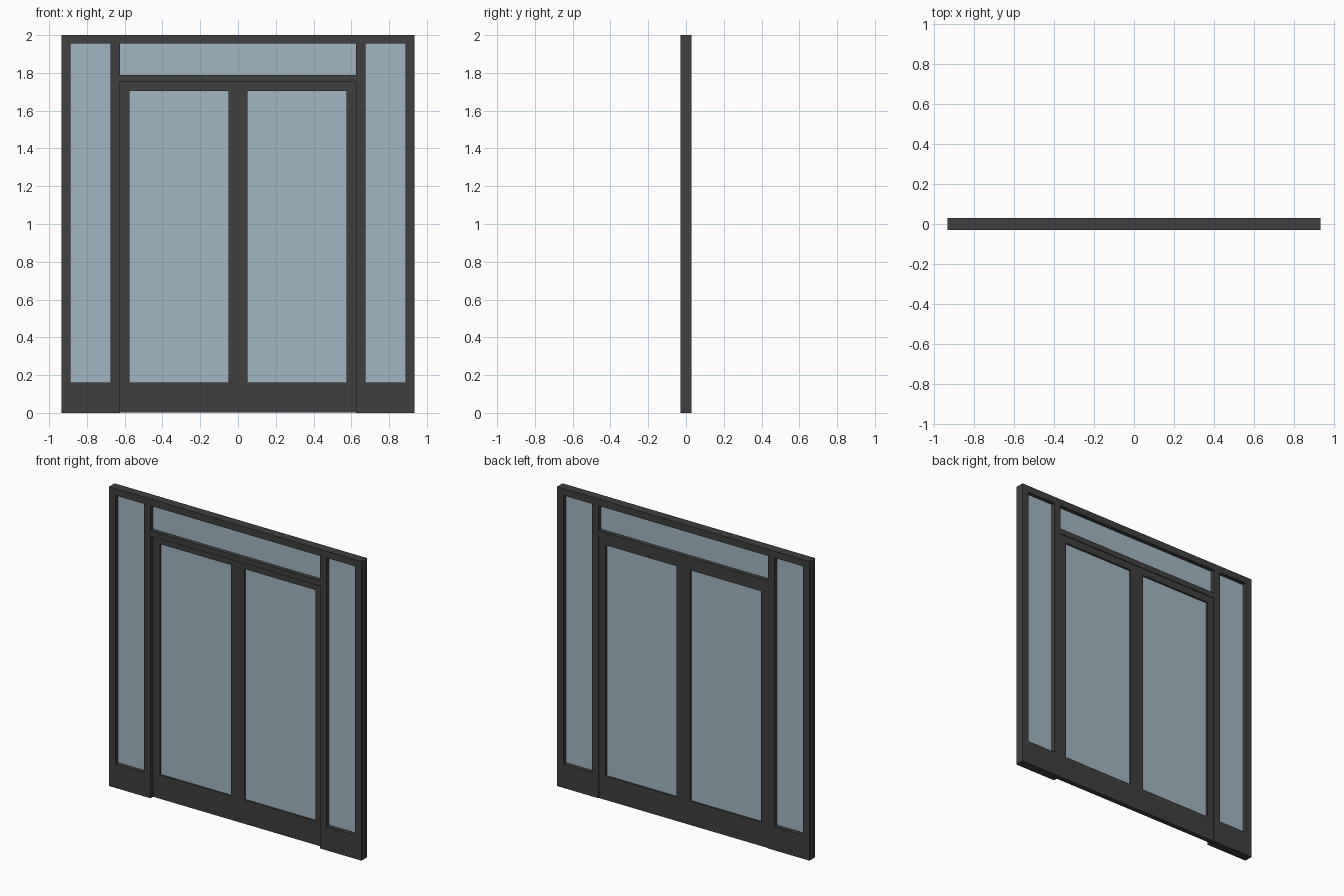
import bpy, bmesh

if "Cube" in bpy.data.objects:
    bpy.data.objects.remove(bpy.data.objects["Cube"])


def material(name, color):
    m = bpy.data.materials.new(name)
    m.diffuse_color = color
    m.use_nodes = True
    m.node_tree.nodes["Principled BSDF"].inputs["Base Color"].default_value = m.diffuse_color
    return m


DARK = material("dark_metal", (0.05, 0.05, 0.05, 1))
GLASS = material("glass", (0.36, 0.47, 0.54, 0.35))


def plate(name, xs, zs, is_open, y0, y1, mat):
    """Flat plate on an x/z grid with open cells left out, extruded from y0 to y1."""
    bm = bmesh.new()
    v = [[bm.verts.new((x, y0, z)) for z in zs] for x in xs]
    for i in range(len(xs) - 1):
        for j in range(len(zs) - 1):
            if not is_open(i, j):
                bm.faces.new((v[i][j], v[i + 1][j], v[i + 1][j + 1], v[i][j + 1]))
    bmesh.ops.delete(bm, geom=[p for p in bm.verts if not p.link_faces], context='VERTS')
    ext = bmesh.ops.extrude_face_region(bm, geom=bm.faces[:], use_keep_orig=True)
    moved = [g for g in ext['geom'] if isinstance(g, bmesh.types.BMVert)]
    bmesh.ops.translate(bm, vec=(0, y1 - y0, 0), verts=moved)
    bmesh.ops.recalc_face_normals(bm, faces=bm.faces[:])
    me = bpy.data.meshes.new(name)
    bm.to_mesh(me)
    bm.free()
    me.materials.append(mat)
    ob = bpy.data.objects.new(name, me)
    bpy.context.collection.objects.link(ob)
    return ob


def pane(name, x0, x1, z0, z1, y):
    plate(name, (x0, x1), (z0, z1), lambda i, j: False, y - 0.004, y + 0.004, GLASS)


# Outer frame: side lights, transom light and door opening
plate("outer_frame",
      (-0.934, -0.886, -0.674, -0.626, 0.626, 0.674, 0.886, 0.934),
      (0, 0.16, 1.753, 1.79, 1.955, 2),
      lambda i, j: (i in (1, 5) and j in (1, 2, 3)) or (i == 3 and j in (0, 1, 3)),
      -0.03, 0.03, DARK)

# Double door, set back from the front face
plate("double_door",
      (-0.625, -0.575, -0.05, 0.05, 0.575, 0.625),
      (0.001, 0.16, 1.704, 1.752),
      lambda i, j: i in (1, 3) and j == 1,
      -0.005, 0.027, DARK)

# Glass panes
pane("transom_glass", -0.626, 0.626, 1.79, 1.955, 0)
for side, s in (("left", -1), ("right", 1)):
    a, b = sorted((s * 0.674, s * 0.886))
    pane(side + "_side_glass", a, b, 0.16, 1.955, 0)
    a, b = sorted((s * 0.05, s * 0.575))
    pane(side + "_door_glass", a, b, 0.16, 1.704, 0.011)
